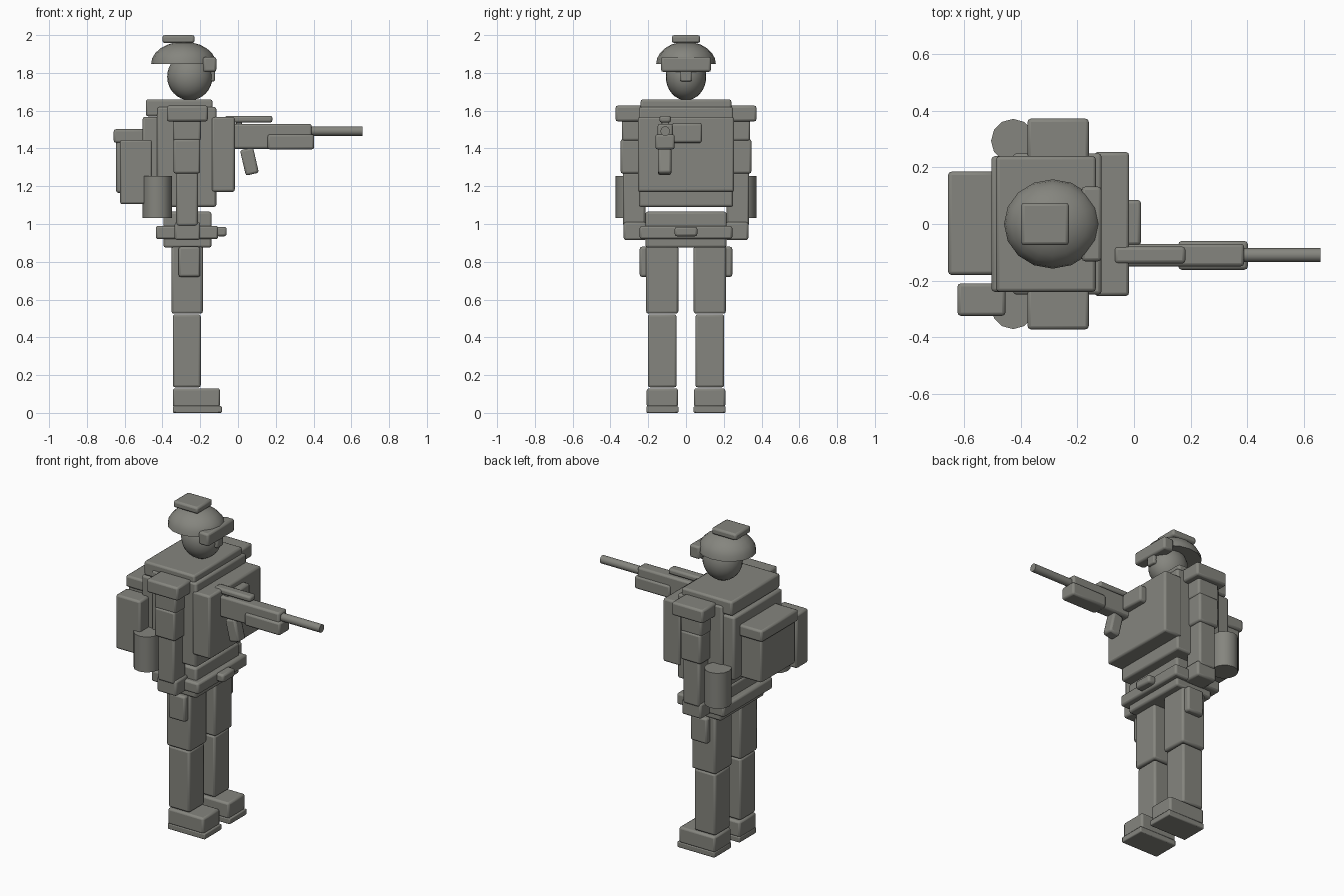
import bpy
import math

grey = bpy.data.materials.new("drab grey")
grey.diffuse_color = (0.235, 0.235, 0.21, 1)


def finish(name, angle=30):
    ob = bpy.context.object
    ob.name = name
    ob.data.materials.append(grey)
    bpy.ops.object.transform_apply(location=False, rotation=False, scale=True)
    bpy.ops.object.shade_smooth_by_angle(angle=math.radians(angle))
    return ob


def box(name, x, y, z, bevel=0.012, tilt=0):
    """Rounded box from its x, y and z ranges."""
    bpy.ops.mesh.primitive_cube_add(
        size=1, location=[(a + b) / 2 for a, b in (x, y, z)], rotation=(0, tilt, 0))
    bpy.context.object.scale = [b - a for a, b in (x, y, z)]
    ob = finish(name)
    mod = ob.modifiers.new("soft_edges", 'BEVEL')
    mod.width = bevel
    mod.segments = 2
    return ob


def pair(name, x, y, z, bevel=0.012):
    """Same box on both sides of the body."""
    box("left_" + name, x, y, z, bevel)
    box("right_" + name, x, (-y[1], -y[0]), z, bevel)


def cylinder(name, centre, radius, depth, sides, rotation=(0, 0, 0)):
    bpy.ops.mesh.primitive_cylinder_add(
        vertices=sides, radius=radius, depth=depth, location=centre, rotation=rotation)
    return finish(name, 35)


# legs
pair("sole", (-0.345, -0.085), (0.04, 0.21), (0, 0.036), 0.006)
pair("boot", (-0.345, -0.095), (0.042, 0.208), (0.03, 0.13))
pair("shin", (-0.345, -0.197), (0.05, 0.202), (0.135, 0.522))
pair("thigh", (-0.352, -0.186), (0.041, 0.211), (0.525, 0.885))
pair("thigh_pouch", (-0.315, -0.2), (0.195, 0.245), (0.72, 0.88))

# hips and belt
box("hips", (-0.395, -0.14), (-0.215, 0.215), (0.875, 1.065))
box("belt", (-0.435, -0.105), (-0.245, 0.245), (0.92, 0.99))
box("buckle", (-0.115, -0.06), (-0.06, 0.06), (0.935, 0.985))

# torso and armour
box("torso", (-0.428, -0.115), (-0.25, 0.25), (1.09, 1.62))
box("chest_plate", (-0.14, -0.017), (-0.255, 0.255), (1.17, 1.567))
box("back_plate", (-0.505, -0.42), (-0.24, 0.24), (1.17, 1.567))
box("collar", (-0.488, -0.135), (-0.24, 0.24), (1.57, 1.66))
box("chest_pouch", (-0.04, 0.025), (-0.075, 0.085), (1.43, 1.533))

# backpack
box("backpack", (-0.645, -0.49), (-0.17, 0.17), (1.165, 1.46))
box("backpack_lid", (-0.658, -0.49), (-0.18, 0.185), (1.43, 1.502))
box("side_pouch", (-0.625, -0.455), (-0.325, -0.21), (1.105, 1.445))

# arms
pair("shoulder_pad", (-0.377, -0.16), (0.225, 0.373), (1.543, 1.627))
pair("upper_sleeve", (-0.345, -0.197), (0.21, 0.34), (1.44, 1.56))
pair("upper_arm", (-0.342, -0.2), (0.21, 0.346), (1.267, 1.45))
pair("forearm", (-0.327, -0.212), (0.215, 0.334), (0.99, 1.275))
pair("hand", (-0.335, -0.2), (0.21, 0.33), (0.915, 1.01))
for side in (1, -1):
    cylinder("canteen", (-0.428, side * 0.294, 1.142), 0.078, 0.223, 12)

# head
bpy.ops.mesh.primitive_uv_sphere_add(segments=24, ring_count=16, location=(-0.255, 0, 1.78))
bpy.context.object.scale = (0.12, 0.107, 0.125)
finish("head")
box("goggles", (-0.185, -0.115), (-0.132, 0.132), (1.805, 1.885))
box("nose", (-0.17, -0.122), (-0.03, 0.03), (1.755, 1.815), 0.008)

# domed helmet: sphere with its lower half pressed flat onto the brim
bpy.ops.mesh.primitive_uv_sphere_add(segments=16, ring_count=12, location=(-0.288, 0, 1.847))
dome = bpy.context.object
for v in dome.data.vertices:
    v.co.z = max(v.co.z, 0)
dome.scale = (0.172, 0.158, 0.118)
finish("helmet")
box("helmet_block", (-0.4, -0.23), (-0.075, 0.075), (1.958, 2.0))

# rifle
box("receiver", (-0.03, 0.39), (-0.15, -0.07), (1.398, 1.53))
box("handguard", (0.157, 0.403), (-0.162, -0.06), (1.395, 1.475))
box("top_rail", (-0.07, 0.182), (-0.14, -0.08), (1.537, 1.573))
box("rail_mount", (-0.01, 0.02), (-0.13, -0.09), (1.52, 1.545), 0.004)
box("grip", (0.025, 0.096), (-0.148, -0.078), (1.262, 1.4), tilt=math.radians(-13))
cylinder("barrel", (0.51, -0.11, 1.492), 0.025, 0.3, 16, (0, math.pi / 2, 0))
